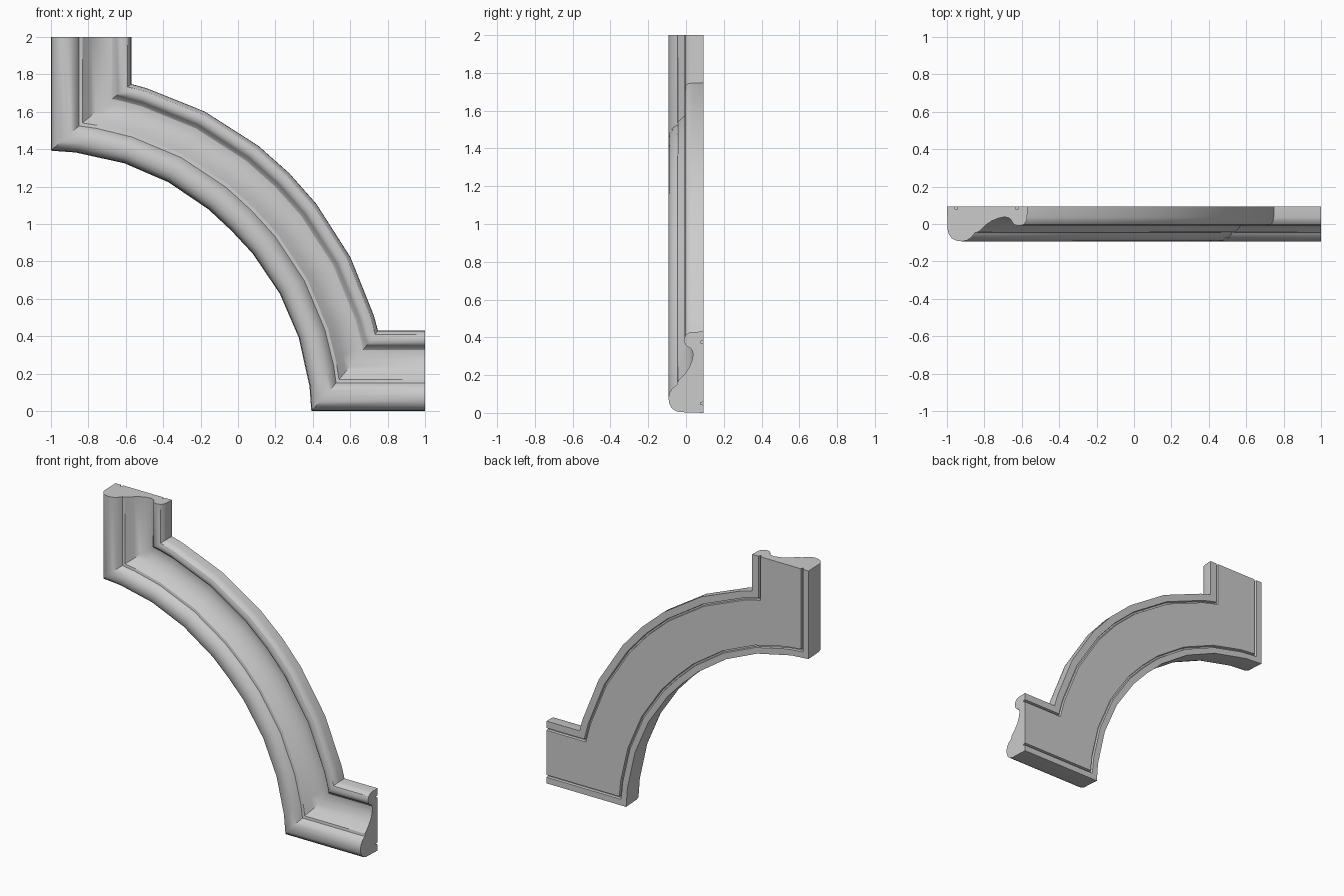
import bpy, bmesh, math

if "Cube" in bpy.data.objects:
    bpy.data.objects.remove(bpy.data.objects["Cube"])

WIDTH, BACK = 0.43, 0.093

# Moulding cross-section: (distance from outer edge, depth y)
profile = [
    (0, BACK), (.004, -.03), (.010, -.055), (.026, -.077), (.050, -.089),   # big bead
    (.080, -.093), (.107, -.087), (.128, -.074), (.142, -.058), (.150, -.046),
    (.168, -.043), (.186, -.026), (.210, -.004), (.240, .017), (.275, .031),  # step and cove
    (.305, .037), (.327, .035), (.341, .025), (.350, .008), (.361, -.003),
    (.375, -.008), (.390, -.009), (.410, -.003), (.423, .012), (.429, .035),  # small bead
    (WIDTH, BACK)]
# Two keying grooves in the back
for u in (.382, .058):
    profile += [(u, BACK), (u - .003, BACK - .016), (u - .013, BACK - .016), (u - .016, BACK)]


def track(u):
    """Path followed by one profile point: straight, mitre, arc, mitre, straight.
    The arc is centred on (-1, 0) and the piece is mirrored about its 45 degree line."""
    def radius(deg):
        dip = .028 * (1 - u / WIDTH) * (1 - abs(45 - deg) / 45)
        return 1.392 + (1.80 - 1.392) * u / WIDTH - dip
    start = math.degrees(math.asin(u / radius(0)))
    degs = [start, start + (16.5 - start) * .33, 16.5, 27.2, 38]
    half = [(u, 2.0)]
    for i, d in enumerate(degs):
        r, a = radius(d), math.radians(d)
        half.append((u if i == 0 else r * math.sin(a), r * math.cos(a)))
    r = radius(45) * math.sqrt(.5)
    pts = half + [(r, r)] + [(b, a) for a, b in reversed(half)]
    return [(a - 1, b) for a, b in pts]


# Sweep the cross-section along the tracks
bm = bmesh.new()
rows = [[bm.verts.new((x, y, z)) for x, z in track(u)] for u, y in profile]
n = len(rows)
for i in range(n):
    a, b = rows[i], rows[(i + 1) % n]
    for j in range(len(a) - 1):
        bm.faces.new((a[j], b[j], b[j + 1], a[j + 1]))
for j in (0, -1):
    bm.faces.new([r[j] for r in rows])   # cut ends
bmesh.ops.recalc_face_normals(bm, faces=bm.faces[:])

mesh = bpy.data.meshes.new("corner_moulding")
bm.to_mesh(mesh)
bm.free()
moulding = bpy.data.objects.new("corner_moulding", mesh)
bpy.context.collection.objects.link(moulding)
bpy.context.view_layer.objects.active = moulding
moulding.select_set(True)
bpy.ops.object.shade_smooth_by_angle(angle=math.radians(30))
